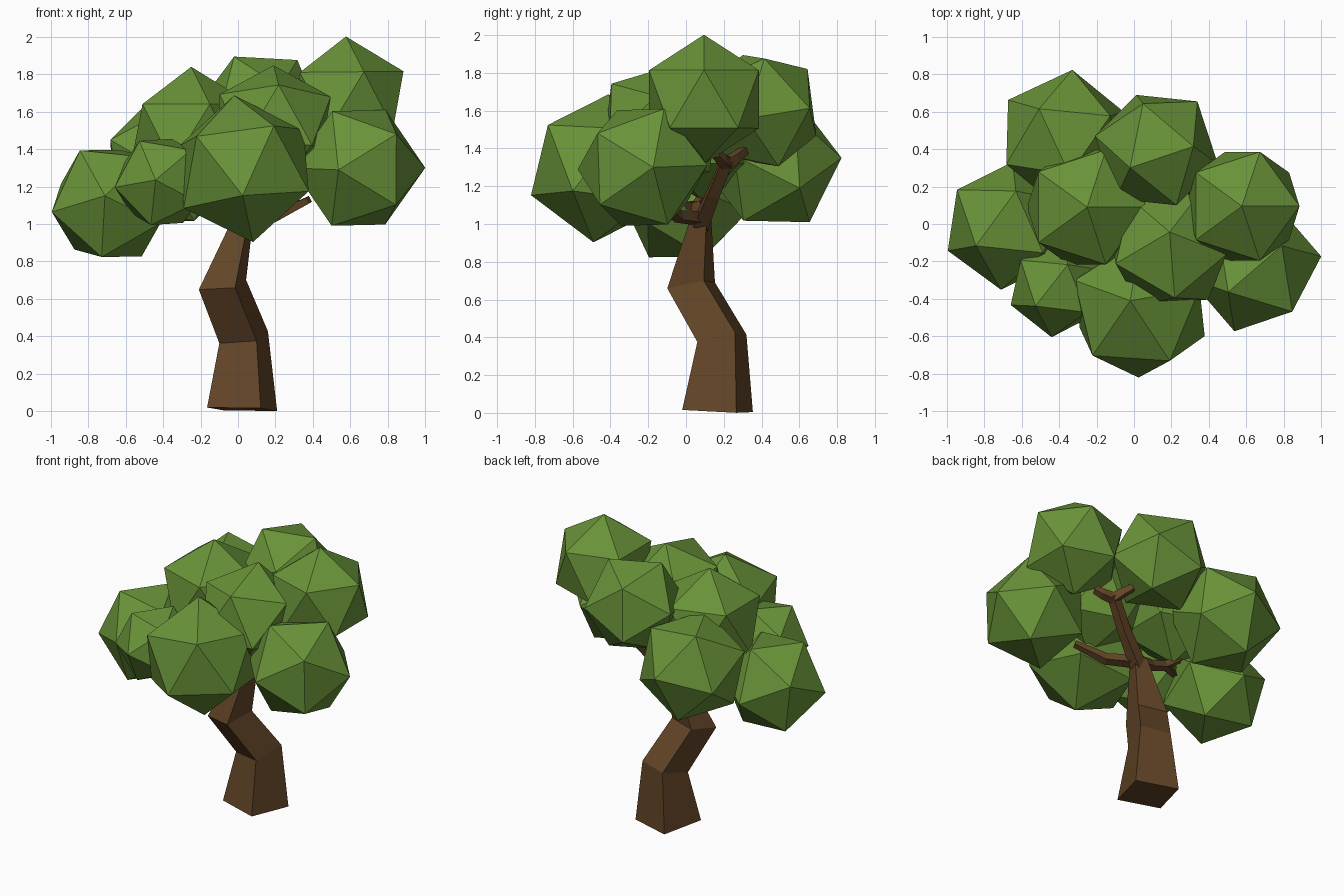
import bpy, bmesh, math
from mathutils import Vector, Matrix

if "Cube" in bpy.data.objects:
    bpy.data.objects.remove(bpy.data.objects["Cube"])


def material(name, rgb):
    m = bpy.data.materials.new(name)
    m.diffuse_color = (*rgb, 1)
    m.use_nodes = True
    m.node_tree.nodes["Principled BSDF"].inputs["Base Color"].default_value = m.diffuse_color
    return m


BARK = material("bark", (0.125, 0.06, 0.02))
LEAF = material("leaf", (0.14, 0.29, 0.04))


def finish(bm, name, mat):
    bmesh.ops.recalc_face_normals(bm, faces=bm.faces)
    me = bpy.data.meshes.new(name)
    bm.to_mesh(me)
    bm.free()
    me.materials.append(mat)
    ob = bpy.data.objects.new(name, me)
    bpy.context.collection.objects.link(ob)


def loft(name, rings):
    """Skin a list of four-point rings and cap both ends."""
    bm = bmesh.new()
    loops = [[bm.verts.new(p) for p in r] for r in rings]
    for a, b in zip(loops, loops[1:]):
        for i in range(4):
            j = (i + 1) % 4
            bm.faces.new((a[i], a[j], b[j], b[i]))
    bm.faces.new(loops[0])
    bm.faces.new(loops[-1])
    finish(bm, name, BARK)


def trunk_ring(x, y, z, r, slope):
    pts = []
    for i in range(4):
        a = math.radians(-62 + 90 * i)
        dx, dy = r * math.cos(a), r * math.sin(a)
        pts.append((x + dx, y + dy, z + slope * (dx * 0.6 + dy)))
    return pts


def branch(name, path):
    """Square tapering limb along (x, y, z, radius) points."""
    pts = [Vector(p[:3]) for p in path]
    rings = []
    for i, p in enumerate(pts):
        t = (pts[min(i + 1, len(pts) - 1)] - pts[max(i - 1, 0)]).normalized()
        u = t.cross(Vector((0.3, 1, 0.2))).normalized()
        v = t.cross(u)
        r = path[i][3]
        rings.append([p + r * (su * u + sv * v) * 0.707
                      for su, sv in ((1, 1), (-1, 1), (-1, -1), (1, -1))])
    loft(name, rings)


def clump(name, centre, r, d1, d2):
    """Icosahedron with one corner toward d1 and its neighbour toward d2."""
    z = Vector(d1).normalized()
    x = Vector(d2)
    x = (x - x.dot(z) * z).normalized()
    rot = Matrix((x, z.cross(x), z)).transposed().to_4x4()
    bm = bmesh.new()
    bmesh.ops.create_icosphere(bm, subdivisions=1, radius=r,
                               matrix=Matrix.Translation(centre) @ rot)
    finish(bm, name, LEAF)


# Bent square trunk
loft("trunk", [trunk_ring(0.022, 0.167, 0.01, 0.212, -0.045),
               trunk_ring(0.03, 0.19, 0.395, 0.147, 0.22),
               trunk_ring(-0.083, 0.027, 0.675, 0.143, 0.18),
               trunk_ring(0.03, 0.08, 1.04, 0.06, 0)])

# Branches and forks
branch("upper_branch", [(0.03, 0.08, 1.0, 0.055), (0.2, 0.145, 1.16, 0.045), (0.36, 0.22, 1.34, 0.04)])
branch("upper_fork_back", [(0.35, 0.215, 1.32, 0.04), (0.32, 0.26, 1.35, 0.035), (0.27, 0.31, 1.39, 0.028)])
branch("upper_fork_right", [(0.35, 0.215, 1.32, 0.04), (0.42, 0.19, 1.34, 0.035), (0.46, 0.16, 1.37, 0.028)])
branch("right_branch", [(0.03, 0.08, 1.03, 0.045), (0.2, -0.04, 1.04, 0.038), (0.38, -0.14, 1.13, 0.025)])
branch("left_branch", [(0.03, 0.08, 1.03, 0.045), (-0.1, 0.06, 1.06, 0.038), (-0.22, 0.06, 1.1, 0.032)])
branch("left_fork_up", [(-0.21, 0.06, 1.1, 0.032), (-0.3, 0.1, 1.16, 0.025)])
branch("left_fork_out", [(-0.21, 0.06, 1.1, 0.032), (-0.33, 0.01, 1.1, 0.025)])

# Leaf clumps
clump("leaves_front", (0.03, -0.45, 1.295), 0.397, (-0.05, 0.04, 0.39), (0.16, -0.28, 0.24))
clump("leaves_right", (0.645, -0.23, 1.3), 0.36, (0.345, 0.055, 0), (0.16, 0.33, 0.01))
clump("leaves_top_right", (0.58, 0.095, 1.66), 0.342, (-0.01, 0, 1), (1, 0, 0))
clump("leaves_left", (-0.68, -0.01, 1.11), 0.345, (-0.03, -0.33, 0.04), (-0.32, -0.11, -0.05))
clump("leaves_front_left", (-0.41, -0.34, 1.225), 0.267, (-0.03, -0.26, 0.01), (-0.26, -0.1, -0.03))
clump("leaves_back_left", (-0.37, 0.46, 1.32), 0.367, (0.04, 0.36, 0.03), (-0.03, 0.14, -0.31))
clump("leaves_back_right", (0.12, 0.395, 1.60), 0.34, (0.2, 0.02, 0.28), (-0.07, 0.25, 0.225))
clump("leaves_centre_left", (-0.25, 0.09, 1.48), 0.36, (0, 0, 1), (1, 0, 0))
clump("leaves_centre_right", (0.19, -0.135, 1.51), 0.35, (0, 0.09, 0.33), (0.03, -0.3, 0.19))
